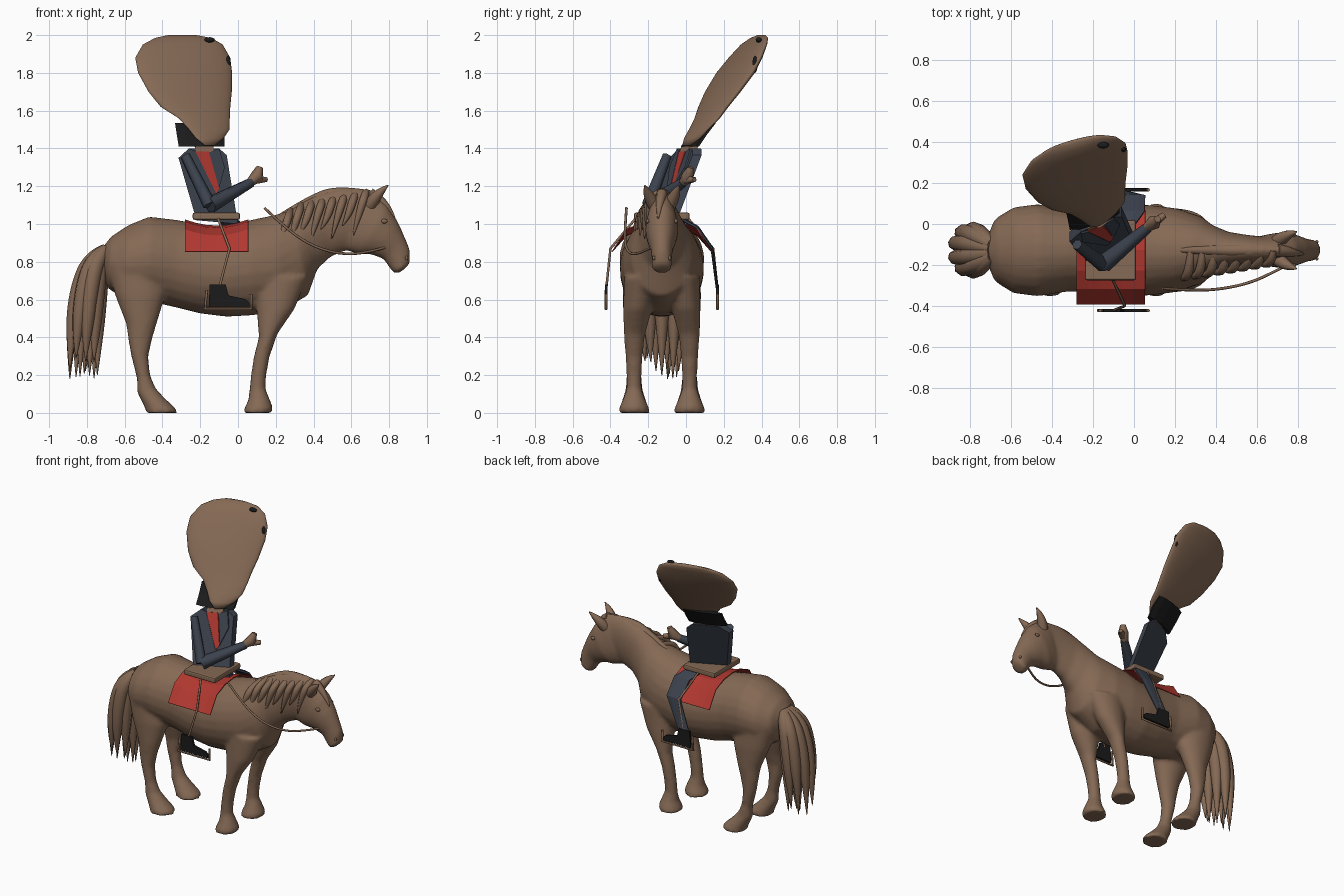
import bpy, bmesh, random
from math import sin, cos, pi
from mathutils import Vector

cube = bpy.data.objects.get("Cube")
if cube:
    bpy.data.objects.remove(cube, do_unlink=True)
random.seed(4)
MID = -0.128          # lengthwise centre plane of the horse


def material(name, rgb):
    m = bpy.data.materials.new(name)
    m.use_nodes = True
    m.diffuse_color = (*rgb, 1)
    m.node_tree.nodes["Principled BSDF"].inputs["Base Color"].default_value = (*rgb, 1)
    return m


brown = material("warm brown", (.235, .142, .09))
red = material("saddle red", (.44, .04, .03))
navy = material("slate navy", (.045, .055, .076))
black = material("soft black", (.011, .011, .012))


def add_loft(bm, rings, sides=24):
    """Skin elliptical rings given as (centre, half axis, half axis)."""
    loops = []
    for c, u, v in rings:
        angles = [2 * pi * (i + .5) / sides for i in range(sides)]
        loops.append([bm.verts.new(Vector(c) + Vector(u) * cos(a) + Vector(v) * sin(a)) for a in angles])
    for a, b in zip(loops, loops[1:]):
        for i in range(sides):
            j = (i + 1) % sides
            bm.faces.new((a[i], a[j], b[j], b[i]))
    bm.faces.new(loops[0])
    bm.faces.new(loops[-1])


def side_rings(rows, side=1):
    """Rows of front x,z, back x,z, half width and optional sideways offset."""
    for xa, za, xb, zb, w, *off in rows:
        y = MID + side * (off[0] if off else 0)
        yield ((xa + xb) / 2, y, (za + zb) / 2), ((xa - xb) / 2, 0, (za - zb) / 2), (0, w, 0)


def turned_rings(rows):
    """Rows of z and the x and y limits of a level ring turned to the rider's side."""
    for z, xa, xb, ya, yb in rows:
        half = (yb - ya) / 2
        yield ((xa + xb) / 2, (ya + yb) / 2, z), ((xb - xa) / 2, half * .84, 0), (0, half * .54, 0)


def finish(name, bm, mat, smooth=False):
    bmesh.ops.recalc_face_normals(bm, faces=bm.faces)
    me = bpy.data.meshes.new(name)
    bm.to_mesh(me)
    bm.free()
    for p in me.polygons:
        p.use_smooth = smooth
    me.materials.append(mat)
    ob = bpy.data.objects.new(name, me)
    bpy.context.collection.objects.link(ob)
    return ob


def loft(name, rings, mat, sides=24, smooth=True):
    bm = bmesh.new()
    add_loft(bm, rings, sides)
    return finish(name, bm, mat, smooth)


def prism(name, outline, y, depth, mat, lean=0, turn=0):
    """Extrude an x,z outline along y, leaning back with height and turning with x."""
    bm = bmesh.new()
    face = bm.faces.new([bm.verts.new((x, y + lean * (z - 1.03) + turn * (x + .18), z)) for x, z in outline])
    geo = bmesh.ops.extrude_face_region(bm, geom=[face])["geom"]
    bmesh.ops.translate(bm, verts=[g for g in geo if isinstance(g, bmesh.types.BMVert)], vec=(0, depth, 0))
    return finish(name, bm, mat)


def tube(name, points, radii, mat, curved=True, resolution=2):
    cu = bpy.data.curves.new(name, "CURVE")
    cu.dimensions = "3D"
    cu.bevel_depth = 1
    cu.bevel_resolution = resolution
    cu.use_fill_caps = True
    sp = cu.splines.new("NURBS" if curved else "POLY")
    sp.points.add(len(points) - 1)
    for i, p in enumerate(points):
        sp.points[i].co = (*p, 1)
        sp.points[i].radius = radii[i] if isinstance(radii, (list, tuple)) else radii
    if curved:
        sp.order_u = 3
        sp.use_endpoint_u = True
        sp.resolution_u = 6
    cu.materials.append(mat)
    ob = bpy.data.objects.new(name, cu)
    bpy.context.collection.objects.link(ob)
    return ob


def ball(name, centre, size, mat):
    bm = bmesh.new()
    bmesh.ops.create_uvsphere(bm, u_segments=14, v_segments=8, radius=1)
    for v in bm.verts:
        v.co = Vector(centre) + v.co * Vector(size)
    return finish(name, bm, mat, True)


# Horse: trunk, neck, head and legs blended into one skin
trunk = [(-.715, .88, -.715, .74, .07), (-.67, .935, -.69, .66, .15), (-.58, .995, -.6, .6, .21),
         (-.47, 1.04, -.47, .59, .226), (-.32, 1.022, -.32, .555, .202), (-.18, .995, -.2, .525, .21),
         (-.05, .99, -.06, .508, .222), (.08, 1.025, .07, .515, .222), (.2, 1.05, .22, .535, .205),
         (.28, 1.075, .37, .62, .165), (.33, 1.11, .42, .76, .125), (.43, 1.165, .49, .825, .09),
         (.55, 1.195, .56, .855, .075), (.67, 1.185, .62, .88, .065)]
head = [(.62, 1.195, .55, .95, .05), (.72, 1.17, .57, .86, .075), (.795, 1.1, .64, .84, .088),
        (.848, 1.01, .7, .84, .078), (.888, .92, .77, .815, .058), (.912, .86, .8, .77, .053),
        (.91, .79, .825, .74, .053), (.88, .76, .85, .74, .03)]
foreleg = [(.37, .72, .08, .72, .09, .11), (.3, .55, .1, .53, .075, .13), (.21, .42, .11, .4, .056, .145),
           (.168, .3, .084, .3, .046, .147), (.15, .2, .068, .2, .04, .147), (.145, .13, .06, .12, .04, .147),
           (.165, .08, .055, .07, .058, .147), (.185, .03, .032, .02, .08, .147), (.18, 0, .028, 0, .084, .147)]
hind_leg = [(-.39, .78, -.7, .8, .1, .1), (-.385, .62, -.65, .62, .088, .12), (-.425, .49, -.592, .47, .064, .138),
            (-.452, .4, -.58, .38, .048, .147), (-.475, .3, -.565, .3, .044, .147), (-.465, .2, -.535, .18, .04, .147),
            (-.435, .13, -.535, .11, .046, .147), (-.39, .08, -.51, .06, .062, .147), (-.325, .02, -.49, .02, .08, .147),
            (-.322, 0, -.49, 0, .083, .147)]
bm = bmesh.new()
for rows in (trunk, head):
    add_loft(bm, side_rings(rows))
for side in (-1, 1):
    for rows in (foreleg, hind_leg):
        add_loft(bm, side_rings(rows, side))
horse = finish("horse_body", bm, brown, True)
remesh = horse.modifiers.new("blend", "REMESH")
remesh.mode = "VOXEL"
remesh.voxel_size = .012
remesh.use_smooth_shade = True
relax = horse.modifiers.new("relax", "SMOOTH")
relax.factor = .5
relax.iterations = 8

# Ears, eyes and nostrils
for side, label in ((-1, "right"), (1, "left")):
    tube(label + "_ear", [(.7, MID + side * .04, 1.1), (.735, MID + side * .075, 1.16), (.795, MID + side * .09, 1.205)],
         [.035, .034, .003], brown)
    ball(label + "_eye", (.775, MID + side * .075, 1.015), (.017, .01, .012), brown)
    ball(label + "_nostril", (.893, MID + side * .042, .82), (.008, .008, .012), brown)

# Mane locks falling over the right side of the neck, and the forelock
for i in range(8):
    t = i / 7
    x, z, w = .25 + .4 * t, 1.07 + .1 * t ** .6, .14 - .07 * t
    tube("mane_lock", [(x + .03, MID, z), (x + .02, MID - w * .8, z - .02), (x - .01, MID - w, z - .12),
                       (x - .04, MID - w * 1.02, z - .17 - .06 * (i % 2))], [.018, .024, .02, .003], brown)
tube("mane_crest", [(.2, MID, 1.03), (.4, MID, 1.135), (.55, MID, 1.175), (.72, MID, 1.155)], [.01, .03, .03, .02], brown)
tube("forelock", [(.7, MID, 1.16), (.78, MID - .01, 1.12), (.83, MID - .02, 1.03)], [.03, .025, .004], brown)

# Tail: a bundle of tapering strands
for i in range(13):
    a, k = 2 * pi * i / 9, (1 if i < 9 else .45)
    c, s = cos(a) * k, sin(a) * k
    tube("tail_strand", [(-.7, MID + .03 * s, .86), (-.755 + .03 * c, MID + .08 * s, .82),
                         (-.795 + .06 * c, MID + .1 * s, .64), (-.815 + .075 * c, MID + .1 * s, .42),
                         (-.82 + .075 * c, MID + .09 * s, random.uniform(.17, .3))],
         [.035, .045, .045, .03, .002], brown)

# Saddle cloth draped over the back
bm = bmesh.new()
profile = [(-.265, .855), (-.19, .94), (-.1, .98), (0, .992), (.1, .98), (.19, .94), (.265, .855)]
rows = []
for i in range(7):
    t = i / 3 - 1
    rows.append([bm.verts.new((-.113 + .167 * t, MID + y, z + .032 * t * t * (z > .9))) for y, z in profile])
for a, b in zip(rows, rows[1:]):
    for j in range(len(profile) - 1):
        bm.faces.new((a[j], a[j + 1], b[j + 1], b[j]))
cloth = finish("saddle_cloth", bm, red)
cloth.modifiers.new("thickness", "SOLIDIFY").thickness = .005

# Saddle plate
seat = prism("saddle_plate", [(-.24, 1.022), (.01, 1.022), (.01, 1.06), (-.24, 1.06)], MID - .147, .294, brown)
bevel = seat.modifiers.new("soft_edges", "BEVEL")
bevel.width, bevel.segments = .01, 2

# Rein
tube("rein", [(.79, -.18, .88), (.73, -.21, .86), (.58, -.285, .835), (.42, -.32, .87), (.27, -.325, .96), (.14, -.315, 1.085)],
     .007, brown)

# Stirrups, leathers and boots
for side, label in ((-1, "right"), (1, "left")):
    def at(x, off, z):
        return (x, MID + side * off, z)
    tube(label + "_stirrup_leather", [at(-.11, .13, 1.04), at(-.045, .272, .87), at(-.1, .294, .66)], .007, brown, False)
    tube(label + "_stirrup", [at(-.165, .295, .65), at(-.175, .295, .55), at(.07, .295, .55), at(.07, .295, .63)],
         .008, brown, False)
    prism(label + "_boot", [(-.155, .562), (-.15, .68), (-.065, .68), (-.05, .622), (.04, .602), (.06, .585), (.06, .562)],
          MID + side * .295 - .007, .014, black)

# Left trouser leg
loft("left_trouser_leg", [((-.07, -.03, 1.03), (.06, 0, 0), (0, .008, .01)), ((-.01, .06, .98), (.065, 0, 0), (0, .007, .01)),
                          ((.0, .138, .87), (.06, 0, 0), (0, .008, .005)), ((-.1, .165, .66), (.045, 0, 0), (0, .008, 0))],
     navy, 8, False)

# Rider's jacket, shirt front and lapels, leaning back and turned
POSE = (.45, .45)
prism("jacket", [(-.26, 1.4), (-.1, 1.4), (-.06, 1.365), (0, 1.0), (-.22, 1.02), (-.315, 1.35)], -.17, .048, navy, *POSE)
prism("shirt_front", [(-.225, 1.385), (-.155, 1.385), (-.1, 1.19), (-.115, 1.16)], -.177, .008, red, *POSE)
prism("neck", [(-.22, 1.38), (-.13, 1.38), (-.13, 1.41), (-.23, 1.41)], -.174, .045, brown, *POSE)
prism("right_lapel", [(-.26, 1.4), (-.225, 1.385), (-.115, 1.16), (-.13, 1.14), (-.25, 1.3)], -.179, .009, navy, *POSE)
prism("left_lapel", [(-.1, 1.4), (-.14, 1.385), (-.1, 1.19), (-.07, 1.3)], -.179, .009, navy, *POSE)

# Bent right arm and hand
tube("right_upper_sleeve", [(-.278, -.1, 1.36), (-.15, -.2, 1.1)], [.026, .036], navy, False, 1)
tube("right_forearm_sleeve", [(-.15, -.195, 1.1), (.07, -.015, 1.22)], [.045, .026], navy, False, 1)
tube("right_hand", [(.06, -.02, 1.215), (.1, .01, 1.25), (.115, .025, 1.3)], [.022, .036, .018], brown, False, 1)
tube("right_thumb", [(.09, .0, 1.235), (.15, .045, 1.235)], [.026, .014], brown, False, 1)

# Collar of hair and the tall leaning head piece
loft("hair_collar", turned_rings([(1.41, -.32, -.065, -.03, .07), (1.47, -.33, -.065, .02, .11), (1.535, -.34, -.08, .065, .16)]),
     black, 10, False)
loft("tall_head_piece", turned_rings([(1.415, -.175, -.125, -.02, .03), (1.455, -.225, -.075, -.01, .08), (1.5, -.26, -.045, .015, .12),
                                      (1.56, -.315, -.043, .045, .18), (1.62, -.41, -.04, .065, .225), (1.7, -.475, -.032, .1, .29),
                                      (1.8, -.53, -.03, .16, .365), (1.88, -.545, -.04, .225, .405), (1.95, -.505, -.08, .29, .43),
                                      (1.985, -.44, -.14, .34, .435), (2.0, -.37, -.22, .38, .42)]), brown, 32)
ball("side_hair_patch", (-.052, .365, 1.845), (.014, .014, .045), black)
ball("top_hair_patch", (-.15, .385, 1.975), (.028, .016, .014), black)
